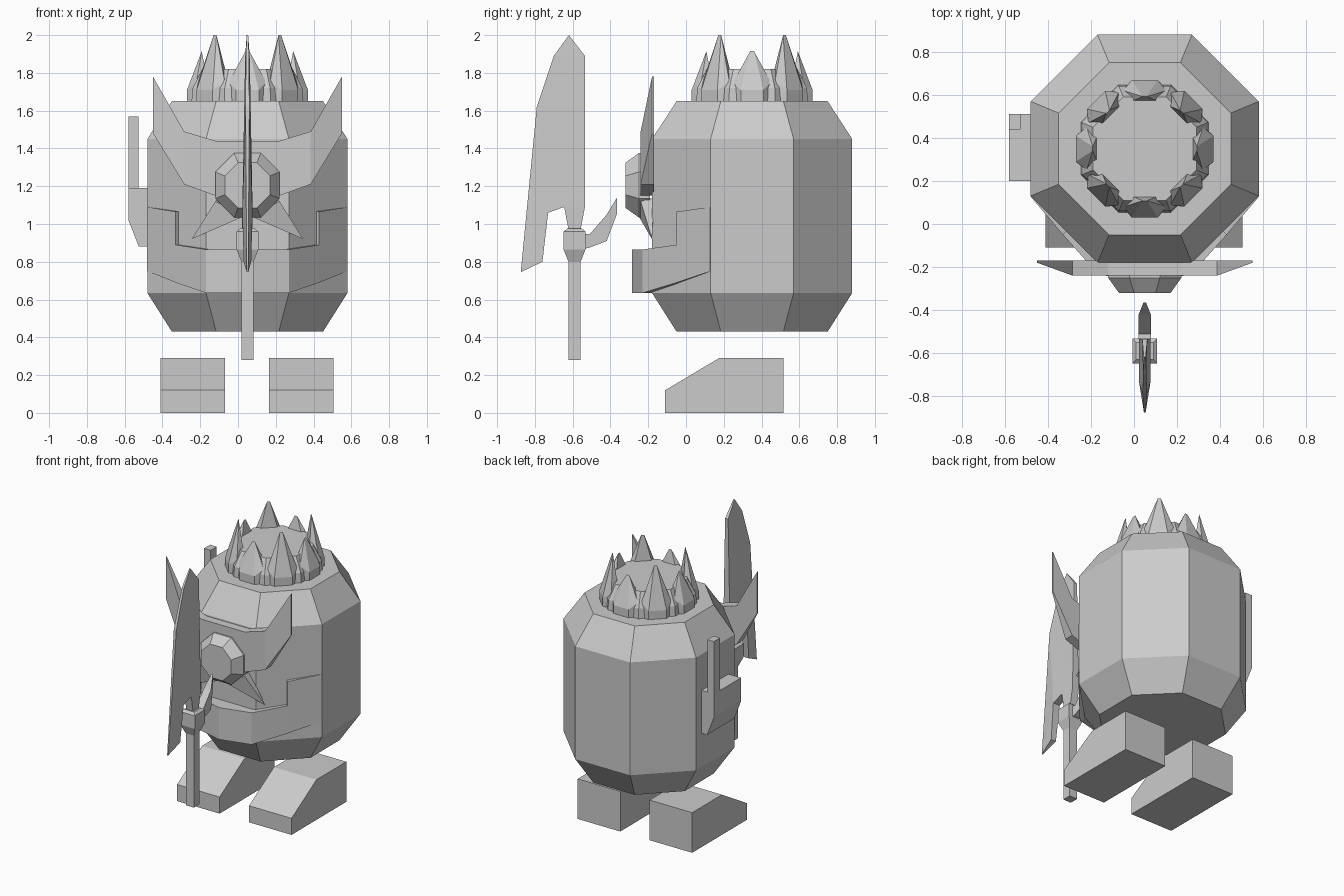
import bpy, bmesh, math
from mathutils import Vector

if "Cube" in bpy.data.objects:
    bpy.data.objects.remove(bpy.data.objects["Cube"])

CX, CY = 0.05, 0.35          # body axis
grey = bpy.data.materials.new("plain grey")
grey.diffuse_color = (0.6, 0.6, 0.6, 1)
grey.use_nodes = True
grey.node_tree.nodes["Principled BSDF"].inputs["Base Color"].default_value = grey.diffuse_color


def finish(name, bm):
    bmesh.ops.recalc_face_normals(bm, faces=bm.faces[:])
    me = bpy.data.meshes.new(name)
    bm.to_mesh(me)
    bm.free()
    me.materials.append(grey)
    ob = bpy.data.objects.new(name, me)
    bpy.context.collection.objects.link(ob)
    return ob


def skin(name, rings):
    """Join matching closed rings of points and cap both ends."""
    bm = bmesh.new()
    vs = [[bm.verts.new(p) for p in r] for r in rings]
    n = len(vs[0])
    for a, b in zip(vs, vs[1:]):
        for i in range(n):
            j = (i + 1) % n
            bm.faces.new((a[i], a[j], b[j], b[i]))
    caps = [bm.faces.new(vs[0]), bm.faces.new(vs[-1])]
    bmesh.ops.recalc_face_normals(bm, faces=bm.faces[:])
    bmesh.ops.triangulate(bm, faces=[f for f in caps if n > 8])
    return finish(name, bm)


def hull(name, pts):
    bm = bmesh.new()
    for p in pts:
        bm.verts.new(p)
    res = bmesh.ops.convex_hull(bm, input=bm.verts[:])
    junk = [v for v in res["geom_interior"] + res["geom_unused"] if isinstance(v, bmesh.types.BMVert)]
    if junk:
        bmesh.ops.delete(bm, geom=list(set(junk)), context='VERTS')
    bmesh.ops.dissolve_limit(bm, angle_limit=0.02, verts=bm.verts[:], edges=bm.edges[:])
    return finish(name, bm)


def octagon(apothem):
    r = apothem / math.cos(math.pi / 8)
    return [(r * math.cos((i + .5) * math.pi / 4), r * math.sin((i + .5) * math.pi / 4))
            for i in range(8)]


def barrel(name, profile):
    return skin(name, [[(CX + x, CY + y, z) for x, y in octagon(a)] for a, z in profile])


def box(name, x, y, z):
    return hull(name, [(a, b, c) for a in x for b in y for c in z])


def side_plate(name, outline):
    """Plate around x = CX from (y, z, half thickness) points."""
    return skin(name, [[(CX + s * t, y, z) for y, z, t in outline] for s in (-1, 1)])


# Body and raised cap
barrel("body", [(.40, .43), (.53, .635), (.53, 1.45), (.40, 1.65)])
barrel("cap", [(.30, 1.6), (.29, 1.72), (.24, 1.82)])

# Crown of eight spikes, tall on the diagonals
for k in range(8):
    a = k * math.pi / 4
    top = 2.0 if k % 2 else 1.915
    pts = []
    for s in (-1, 1):
        for w, r, z in ((.06, .32, 1.64), (.06, .32, 1.71), (.105, .27, 1.64), (.10, .27, 1.75),
                        (.06, .22, 1.64), (.06, .22, 1.80), (.01, .242, top)):
            w *= s
            pts.append((CX + r * math.cos(a) - w * math.sin(a),
                        CY + r * math.sin(a) + w * math.cos(a), z))
    hull("crown_spike", pts)

# Winged brow
half = [(0, 1.44, -.24), (.17, 1.44, -.24), (.335, 1.49, -.24), (.50, 1.78, -.18),
        (.50, 1.48, -.18), (.335, 1.21, -.24), (.17, 1.15, -.24), (0, 1.15, -.24)]
loop = half + [(-u, z, y) for u, z, y in half[-2:0:-1]]
skin("winged_brow", [[(CX + u, y, z) for u, z, y in loop],
                     [(CX + u, -.17, z) for u, z, y in loop]])

# Nose
skin("nose", [[(CX + x, y, 1.205 + z) for x, z in octagon(a)]
              for a, y in ((.17, -.19), (.17, -.25), (.12, -.32))])

# Tusks and wrap-around jaw, mirrored
for s in (-1, 1):
    hull("tusk", [(CX + s * u, y, z) for u, z, y in (
        (.17, 1.12, -.24), (.02, 1.04, -.25), (.15, 1.14, -.17), (.02, 1.06, -.17),
        (.295, .92, -.18))])
    jaw = (((0, -.286, .635, .865), (.22, -.23, .635, .865)),
           ((.22, -.23, .635, .865), (.38, -.05, .69, .89)),
           ((.38, -.05, .69, 1.065), (.531, .128, .75, 1.09)))
    for seg in jaw:
        pts = []
        for u, y, lo, hi in seg:
            for f in (1, .75):
                for z in (lo, hi):
                    pts.append((CX + s * u * f, CY + (y - CY) * f, z))
        hull("jaw_panel", pts)

# Feet
for name, x0 in (("left_foot", -.41), ("right_foot", .165)):
    prof = [(-.11, 0), (-.11, .12), (.175, .29), (.515, .29), (.515, 0)]
    skin(name, [[(x, y, z) for y, z in prof] for x in (x0, x0 + .34)])

# Side hand with upright bar
prof = [(-.58, 1.19), (-.47, 1.19), (-.47, .88), (-.525, .88), (-.58, 1.02)]
skin("side_hand", [[(x, y, z) for x, z in prof] for y in (.2, .51)])
box("side_bar", (-.58, -.527), (.44, .51), (1.15, 1.57))

# Weapon: blade, back spike, socket and handle
side_plate("blade", [(-.62, 2.0, .004), (-.535, 1.89, .012), (-.535, 1.09, .027),
                     (-.56, .96, .027), (-.62, .96, .027), (-.645, 1.09, .027),
                     (-.73, 1.06, .027), (-.76, .80, .02), (-.875, .745, .004),
                     (-.79, 1.62, .010), (-.70, 1.89, .008)])
side_plate("back_spike", [(-.56, .95, .028), (-.51, .945, .028), (-.42, 1.05, .028),
                          (-.365, 1.14, .006), (-.365, 1.055, .006), (-.42, .91, .028),
                          (-.51, .875, .028), (-.56, .865, .028)])
skin("socket", [[(CX + sx * h, -.59 + sy * h, z) for sx, sy in ((-1, -1), (1, -1), (1, 1), (-1, 1))]
                for h, z in ((.032, .80), (.058, .865), (.058, .96), (.04, .975))])
box("handle", (.018, .082), (-.622, -.558), (.28, .82))
